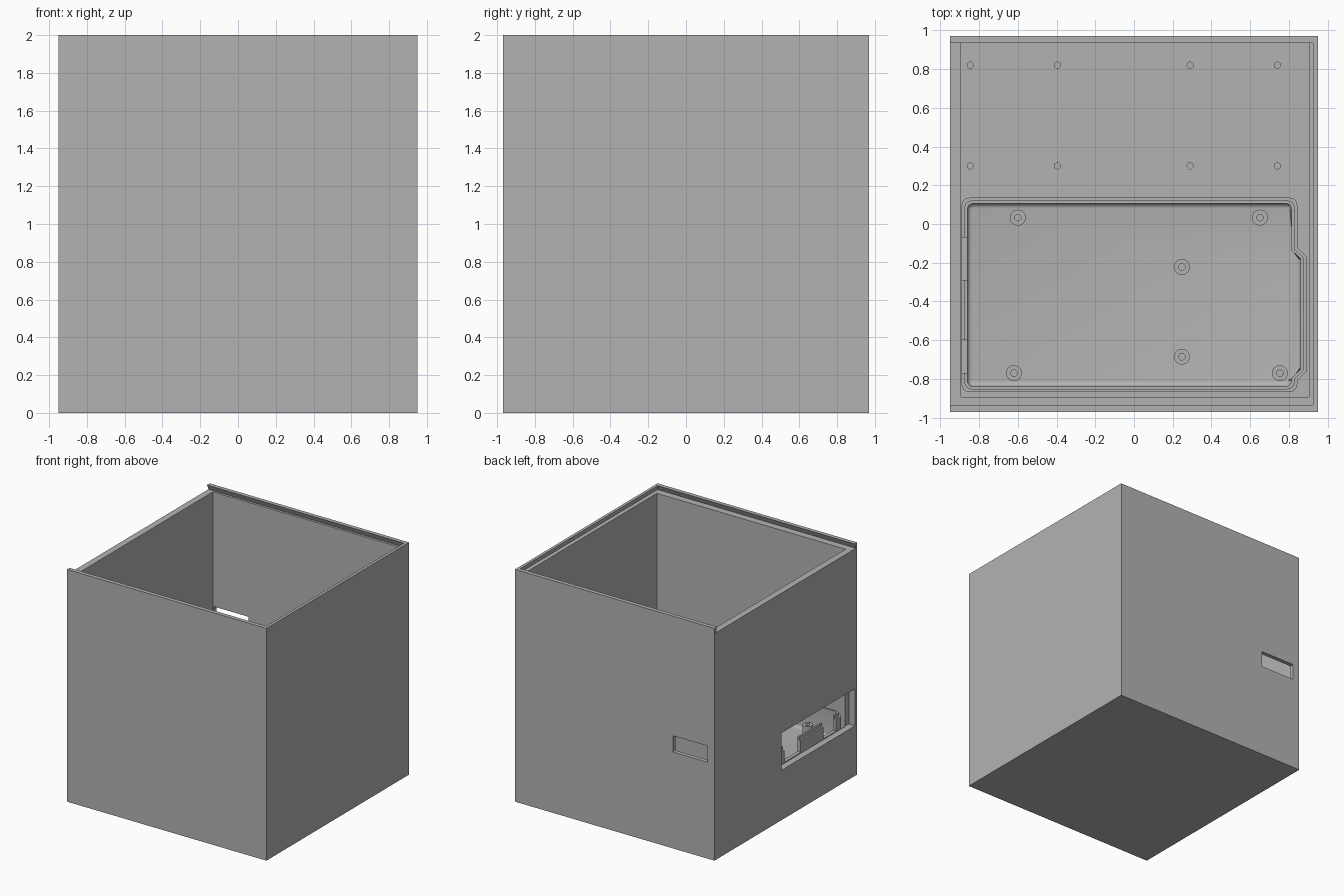
import bpy, bmesh, math

if "Cube" in bpy.data.objects:
    bpy.data.objects.remove(bpy.data.objects["Cube"], do_unlink=True)

GREY = 0.45
plastic = bpy.data.materials.new("grey_plastic")
plastic.use_nodes = True
plastic.diffuse_color = (GREY, GREY, GREY, 1)
plastic.node_tree.nodes["Principled BSDF"].inputs["Base Color"].default_value = (GREY, GREY, GREY, 1)


def rect(x0, x1, y0, y1):
    return [(x0, y0), (x1, y0), (x1, y1), (x0, y1)]


def circle(x, y, r, n=24):
    return [(x + r * math.cos(2 * math.pi * i / n), y + r * math.sin(2 * math.pi * i / n)) for i in range(n)]


def prism(name, outline, z0, z1, top=None, floor_bevel=0):
    """Solid between a bottom outline and a top outline."""
    bm = bmesh.new()
    low = [bm.verts.new((x, y, z0)) for x, y in outline]
    high = [bm.verts.new((x, y, z1)) for x, y in (top or outline)]
    n = len(low)
    base = bm.faces.new(low[::-1])
    bm.faces.new(high)
    for i in range(n):
        j = (i + 1) % n
        bm.faces.new((low[i], low[j], high[j], high[i]))
    if floor_bevel:
        bmesh.ops.bevel(bm, geom=list(base.edges), offset=floor_bevel, segments=4,
                        profile=0.5, affect='EDGES', clamp_overlap=True)
    bmesh.ops.recalc_face_normals(bm, faces=bm.faces)
    mesh = bpy.data.meshes.new(name)
    bm.to_mesh(mesh)
    bm.free()
    mesh.materials.append(plastic)
    ob = bpy.data.objects.new(name, mesh)
    bpy.context.collection.objects.link(ob)
    return ob


def combine(target, tools, operation='DIFFERENCE'):
    """Apply each tool to the target, then discard it."""
    for tool in tools:
        mod = target.modifiers.new("cut", 'BOOLEAN')
        mod.object = tool
        mod.operation = operation
        mod.solver = 'EXACT'
        bpy.context.view_layer.objects.active = target
        bpy.ops.object.modifier_apply(modifier=mod.name)
        bpy.data.objects.remove(tool, do_unlink=True)


def tray_outline(o, r):
    """Tray plan grown by o, with rounded corners and the bulge on the left side."""
    x0, x1, y0, y1 = -0.86 - o, 0.813 + o, -0.838 - o, 0.106 + o
    bulge, s = 0.86 + o, 0.4 * o

    def corner(cx, cy, start):
        return [(cx + r * math.cos(math.radians(start + a)), cy + r * math.sin(math.radians(start + a)))
                for a in (0, 22.5, 45, 67.5, 90)]

    return (corner(x0 + r, y0 + r, 180) + corner(x1 - r, y0 + r, 270)
            + [(x1, -0.795 - s), (bulge, -0.75 - s), (bulge, -0.18 + s), (x1, -0.135 + s)]
            + corner(x1 - r, y1 - r, 0) + corner(x0 + r, y1 - r, 90))


FLOOR, LEDGE = 0.30, 1.955

# Outer box with open cavity
box = prism("box_shell", rect(-0.95, 0.95, -0.97, 0.97), 0, 2)
combine(box, [
    prism("cavity", rect(-0.894, 0.904, -0.894, 0.935), FLOOR, 2.1),
    # Dovetail lid groove, open on the right side
    prism("lid_groove", rect(-1.1, 0.94, -0.955, 0.955), LEDGE, 2.045,
          top=rect(-1.1, 0.91, -0.915, 0.915)),
    # Port window and rear cable slot
    prism("port_window", rect(-1.1, -0.89, -0.944, 0.06), 0.43, 0.75),
    prism("cable_slot", rect(-0.885, -0.555, 0.9, 1.1), 0.83, 0.97),
])

# Screw holes in the floor
combine(box, [prism("screw_hole", circle(x, y, 0.016, 16), FLOOR - 0.1, FLOOR + 0.1)
              for x in (-0.845, -0.395, 0.29, 0.74) for y in (0.3, 0.82)])

# Circuit board tray with a raised inner lip
tray = prism("board_tray", tray_outline(0.03, 0.04), FLOOR - 0.01, 0.535)
combine(tray, [prism("tray_lip", tray_outline(0.015, 0.035), 0.4, 0.565)], 'UNION')
combine(tray, [
    prism("tray_pocket", tray_outline(0, 0.03), FLOOR + 0.033, 0.8, floor_bevel=0.035),
    prism("usb_cutout", rect(-1, -0.84, -0.29, -0.07), 0.435, 0.8),
    prism("power_cutout", rect(-1, -0.84, -0.77, -0.60), 0.435, 0.8),
])

# Hollow standoffs for the board
standoffs = [(-0.6, 0.033), (0.65, 0.033), (0.247, -0.222), (0.247, -0.685), (-0.62, -0.77), (0.753, -0.77)]
for i, (x, y) in enumerate(standoffs):
    post = prism("standoff_%d" % (i + 1), circle(x, y, 0.041), FLOOR + 0.02, 0.42)
    combine(post, [prism("standoff_hole", circle(x, y, 0.017, 16), FLOOR + 0.06, 0.5)])

# Smooth the rounded parts, keep corners sharp
for ob in bpy.context.view_layer.objects:
    ob.select_set(ob.type == 'MESH' and ob.name.startswith(("board_tray", "standoff")))
bpy.context.view_layer.objects.active = tray
bpy.ops.object.shade_smooth_by_angle(angle=math.radians(35))
